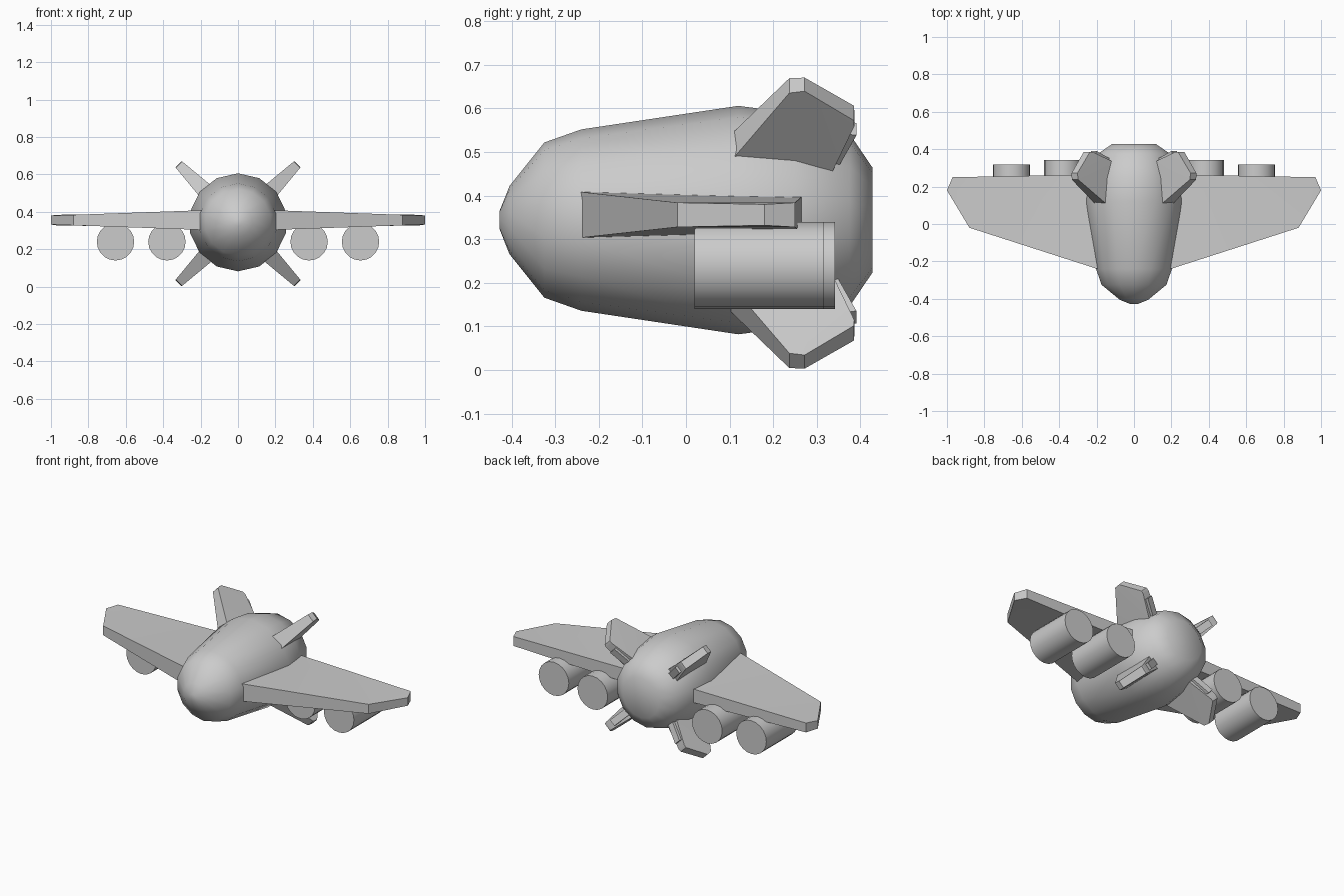
import bpy, bmesh, math
from mathutils import Vector

if "Cube" in bpy.data.objects:
    bpy.data.objects.remove(bpy.data.objects["Cube"])

CZ = 0.337  # height of the fuselage axis


def finish(name, bm, angle=35):
    bmesh.ops.recalc_face_normals(bm, faces=bm.faces)
    me = bpy.data.meshes.new(name)
    bm.to_mesh(me)
    bm.free()
    ob = bpy.data.objects.new(name, me)
    bpy.context.collection.objects.link(ob)
    bpy.ops.object.select_all(action='DESELECT')
    ob.select_set(True)
    bpy.context.view_layer.objects.active = ob
    bpy.ops.object.shade_smooth_by_angle(angle=math.radians(angle))
    return ob


def lathe(name, profile, sides, x, z, angle=35):
    """Closed body of revolution about a line along y; profile is (y, radius)."""
    bm = bmesh.new()
    rings = [[bm.verts.new((x + r * math.sin(2 * math.pi * i / sides), y,
                            z + r * math.cos(2 * math.pi * i / sides)))
              for i in range(sides)] for y, r in profile]
    for a, b in zip(rings, rings[1:]):
        for i in range(sides):
            j = (i + 1) % sides
            bm.faces.new((a[i], a[j], b[j], b[i]))
    bm.faces.new(rings[0])
    bm.faces.new(rings[-1])
    return finish(name, bm, angle)


def slab(name, outline, place):
    """Plate from an outline of (u, v, half thickness), placed by a function."""
    bm = bmesh.new()
    top = [bm.verts.new(place(u, v, t)) for u, v, t in outline]
    low = [bm.verts.new(place(u, v, -t)) for u, v, t in outline]
    bm.faces.new(top)
    bm.faces.new(low[::-1])
    for i in range(len(top)):
        j = (i + 1) % len(top)
        bm.faces.new((top[i], low[i], low[j], top[j]))
    bmesh.ops.triangulate(bm, faces=[f for f in bm.faces if len(f.verts) > 4])
    return finish(name, bm)


# Fuselage
body = [(-0.428, 0.02), (-0.405, 0.078), (-0.325, 0.178), (-0.24, 0.208),
        (0.12, 0.262), (0.25, 0.245), (0.375, 0.198), (0.428, 0.12)]
lathe("fuselage", body, 14, 0, CZ + 0.007, 60)

# Wings
wing = [(0.15, -0.255, 0.054), (0.88, -0.02, 0.028), (1.0, 0.18, 0.024),
        (0.97, 0.25, 0.028), (0.15, 0.266, 0.042)]
for side, label in ((1, "right"), (-1, "left")):
    slab(label + "_wing", wing,
         lambda u, v, t: Vector((side * u, v, 0.356 + t)))

    # Engines under the wing
    for x, y, n in ((0.38, 0.045, "inner"), (0.655, 0.02, "outer")):
        lathe(f"{label}_{n}_engine", [(y, 0.1), (y + 0.297, 0.1)],
              20, side * x, 0.24)

    # Diagonal tail fins, each with a small control flap
    fin = [(0.09, 0.225, 0.045), (0.237, 0.446, 0.024), (0.272, 0.45, 0.022),
           (0.385, 0.357, 0.024), (0.386, 0.34, 0.026), (0.32, 0.165, 0.044)]
    flap = [(0.30, 0.17, 0.02), (0.335, 0.165, 0.02),
            (0.391, 0.305, 0.02), (0.36, 0.31, 0.02)]
    k = math.sqrt(0.5)
    for up, n in ((1, "upper"), (-1, "lower")):
        def place(y, s, t):
            return Vector((side * k * (s - t), y, CZ + up * k * (s + t)))
        slab(f"{label}_{n}_fin", fin, place)
        slab(f"{label}_{n}_flap", flap, place)
